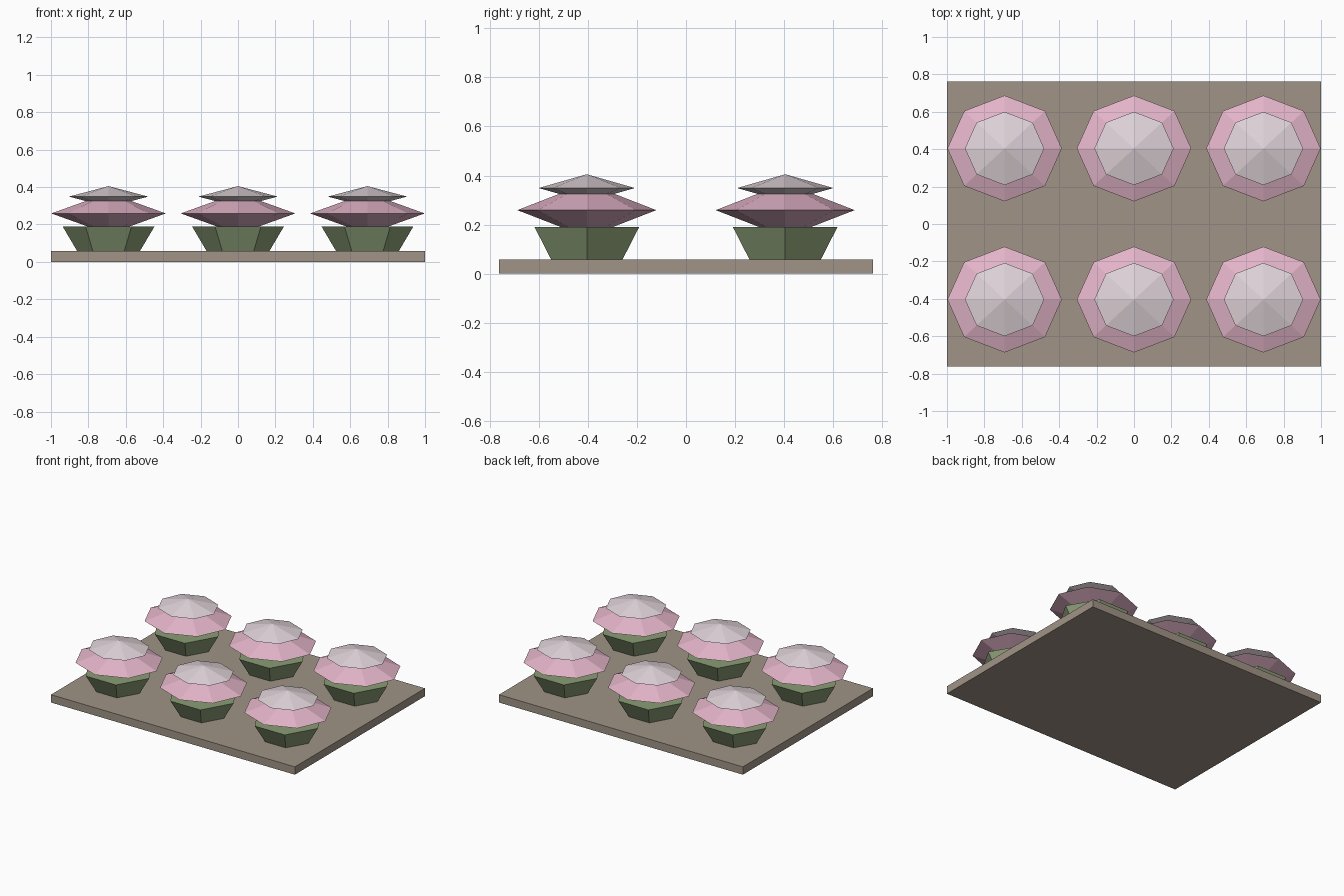
import bpy
import bmesh
from math import cos, sin, tau

cube = bpy.data.objects.get("Cube")
if cube:
    bpy.data.objects.remove(cube, do_unlink=True)


def material(name, color):
    mat = bpy.data.materials.new(name)
    mat.use_nodes = True
    mat.diffuse_color = (*color, 1)
    mat.node_tree.nodes["Principled BSDF"].inputs["Base Color"].default_value = (*color, 1)
    return mat


stone = material("taupe stone", (0.35, 0.295, 0.237))
green = material("sage green", (0.26, 0.34, 0.18))
pink = material("petal pink", (0.77, 0.46, 0.58))
pale = material("pale blossom", (0.74, 0.65, 0.69))


def add_object(name, bm, mat, location):
    bmesh.ops.recalc_face_normals(bm, faces=bm.faces)
    mesh = bpy.data.meshes.new(name)
    bm.to_mesh(mesh)
    bm.free()
    mesh.materials.append(mat)
    obj = bpy.data.objects.new(name, mesh)
    obj.location = location
    bpy.context.collection.objects.link(obj)
    return obj


def ring(bm, sides, rx, ry, z):
    return [bm.verts.new((rx * cos(tau * i / sides), ry * sin(tau * i / sides), z))
            for i in range(sides)]


def cup(name, sides, low_radius, top_radius, height, mat, location):
    """Flared prism with closed ends."""
    bm = bmesh.new()
    low = ring(bm, sides, low_radius, low_radius, 0)
    top = ring(bm, sides, top_radius, top_radius, height)
    bm.faces.new(low)
    bm.faces.new(top)
    for i in range(sides):
        j = (i + 1) % sides
        bm.faces.new((low[i], low[j], top[j], top[i]))
    return add_object(name, bm, mat, location)


def blossom(name, sides, rx, ry, half_height, mat, location):
    """Two cones joined at a wide rim."""
    bm = bmesh.new()
    rim = ring(bm, sides, rx, ry, 0)
    for z in (-half_height, half_height):
        tip = bm.verts.new((0, 0, z))
        for i in range(sides):
            bm.faces.new((rim[i], rim[(i + 1) % sides], tip))
    return add_object(name, bm, mat, location)


# Flat base slab
bm = bmesh.new()
bmesh.ops.create_cube(bm, size=1)
bmesh.ops.scale(bm, vec=(2, 1.524, 0.058), verts=bm.verts)
add_object("base_slab", bm, stone, (0, 0, 0.029))

# Two rows of three potted blossoms
for row, y in (("front", -0.404), ("back", 0.404)):
    for column, x in (("right", -0.692), ("middle", 0), ("left", 0.692)):
        place = f"{row}_{column}"
        cup(f"leaf_cup_{place}", 6, 0.168, 0.246, 0.132, green, (x, y, 0.058))
        blossom(f"lower_petals_{place}", 8, 0.306, 0.283, 0.11, pink, (x, y, 0.259))
        blossom(f"upper_petals_{place}", 8, 0.212, 0.196, 0.056, pale, (x, y, 0.349))
